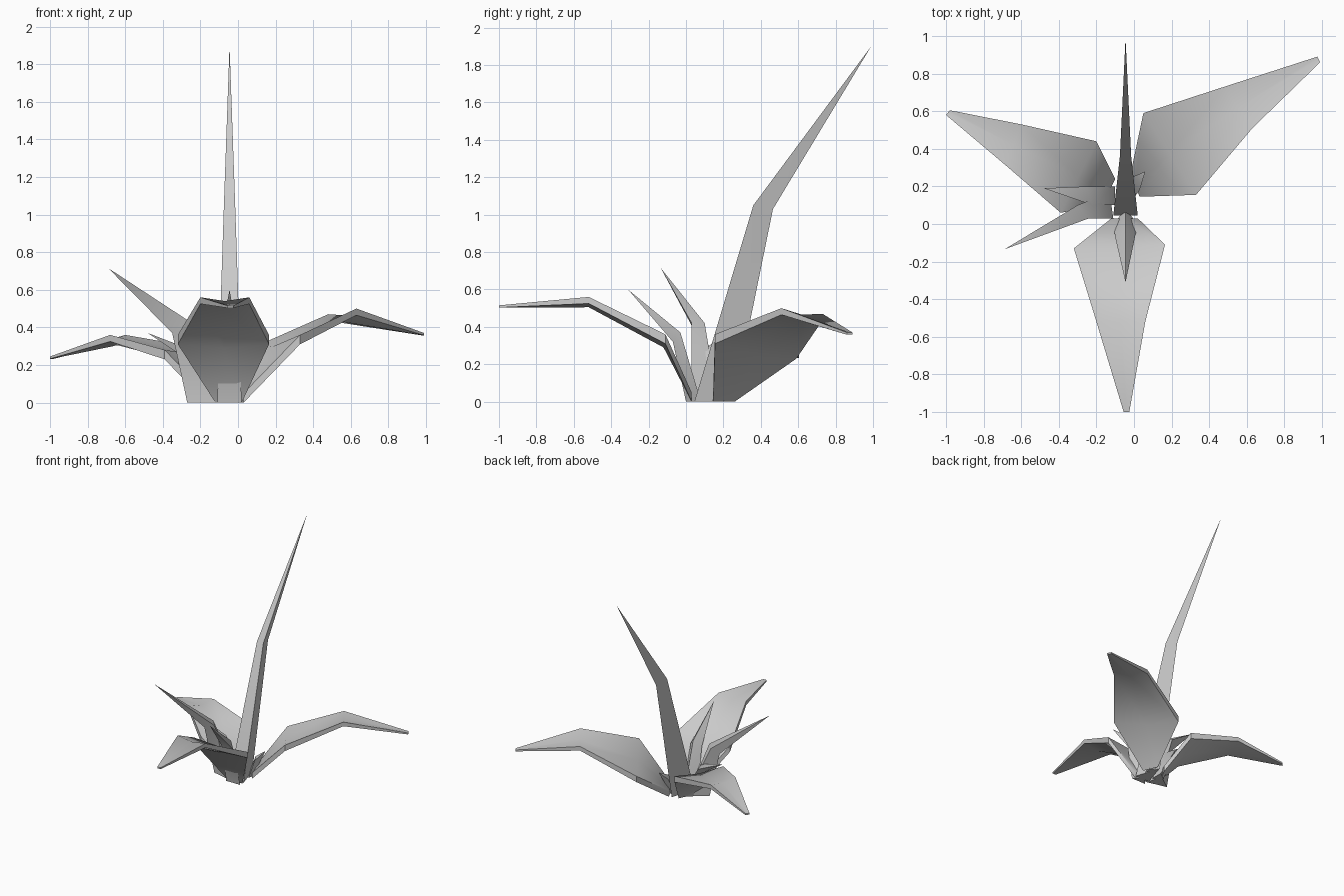
import bpy
import bmesh
import math
from mathutils import Vector

default = bpy.data.objects.get("Cube")
if default:
    bpy.data.objects.remove(default, do_unlink=True)

grey = bpy.data.materials.new("pale_grey")
grey.use_nodes = True
GREY = (0.6, 0.6, 0.6, 1)
grey.diffuse_color = GREY
grey.node_tree.nodes["Principled BSDF"].inputs["Base Color"].default_value = GREY


def loft(name, rings):
    """Skin equal-sized closed rings and cap both ends."""
    bm = bmesh.new()
    loops = [[bm.verts.new(p) for p in ring] for ring in rings]
    n = len(loops[0])
    for low, high in zip(loops, loops[1:]):
        for i in range(n):
            j = (i + 1) % n
            bm.faces.new((low[i], low[j], high[j], high[i]))
    bm.faces.new(loops[0])
    bm.faces.new(loops[-1])
    bmesh.ops.remove_doubles(bm, verts=bm.verts, dist=0.0005)
    bmesh.ops.recalc_face_normals(bm, faces=bm.faces)
    mesh = bpy.data.meshes.new(name)
    bm.to_mesh(mesh)
    bm.free()
    mesh.materials.append(grey)
    obj = bpy.data.objects.new(name, mesh)
    bpy.context.collection.objects.link(obj)
    bpy.ops.object.select_all(action='DESELECT')
    obj.select_set(True)
    bpy.context.view_layer.objects.active = obj
    bpy.ops.object.shade_smooth_by_angle(angle=math.radians(45))
    return obj


def leaf(name, stations):
    """Broad leaf: pairs of upper edge points, slightly sagging in the middle."""
    rings = []
    for (a, b), thick, sag in zip(stations, (0.05, 0.05, 0.035, 0.012), (0, 0.02, 0.02, 0)):
        a, b = Vector(a), Vector(b)
        mid = (a + b) / 2 - Vector((0, 0, sag))
        drop = Vector((0, 0, thick))
        rings.append([a, mid, b, b - drop, mid - drop, a - drop])
    return loft(name, rings)


def blade(name, base, bend, tip):
    """Narrow three-sided blade: two edges and a keel, running to a point."""
    tip = Vector(tip)
    end = [tip.lerp(Vector(p), 0.005) for p in bend]
    return loft(name, [base, bend, end])


# Broad drooping leaves
leaf("front_leaf", [
    ((-0.12, 0.03, 0.05), (0.02, 0.03, 0.05)),
    ((-0.32, -0.13, 0.36), (0.165, -0.11, 0.36)),
    ((-0.2, -0.52, 0.56), (0.06, -0.52, 0.56)),
    ((-0.055, -1, 0.515), (-0.025, -1, 0.515))])
leaf("left_leaf", [
    ((0.03, 0.145, 0.05), (-0.02, 0.26, 0.05)),
    ((0.33, 0.155, 0.36), (0.05, 0.59, 0.28)),
    ((0.63, 0.51, 0.5), (0.48, 0.73, 0.47)),
    ((0.99, 0.86, 0.37), (0.975, 0.89, 0.37))])
leaf("right_leaf", [
    ((-0.17, 0.1, 0.05), (-0.1, 0.24, 0.05)),
    ((-0.39, 0.06, 0.28), (-0.2, 0.44, 0.29)),
    ((-0.68, 0.31, 0.36), (-0.6, 0.53, 0.36)),
    ((-1, 0.58, 0.245), (-0.98, 0.605, 0.245))])

# Narrow pointed blades
blade("tall_blade",
      [(-0.11, 0.045, 0), (0.02, 0.045, 0), (-0.045, 0.255, 0)],
      [(-0.075, 0.36, 1.05), (-0.015, 0.36, 1.05), (-0.045, 0.465, 1.03)],
      (-0.045, 0.99, 1.9))
blade("front_blade",
      [(-0.11, 0.0, 0), (0.02, 0.0, 0), (-0.045, 0.08, 0)],
      [(-0.1, -0.07, 0.32), (0.005, -0.07, 0.32), (-0.045, -0.03, 0.37)],
      (-0.045, -0.31, 0.6))
blade("right_blade",
      [(-0.13, 0.17, 0), (-0.11, 0.03, 0), (-0.27, 0.07, 0)],
      [(-0.3, 0.1, 0.42), (-0.24, 0.03, 0.42), (-0.35, 0.05, 0.37)],
      (-0.69, -0.135, 0.715))
blade("small_right_blade",
      [(-0.1, 0.2, 0), (-0.1, 0.1, 0), (-0.17, 0.15, 0)],
      [(-0.25, 0.2, 0.27), (-0.22, 0.1, 0.27), (-0.27, 0.14, 0.23)],
      (-0.48, 0.19, 0.37))
blade("small_left_blade",
      [(0.0, 0.14, 0), (-0.05, 0.22, 0), (0.01, 0.2, 0)],
      [(0.03, 0.18, 0.14), (-0.01, 0.25, 0.14), (0.035, 0.24, 0.1)],
      (0.06, 0.28, 0.19))
